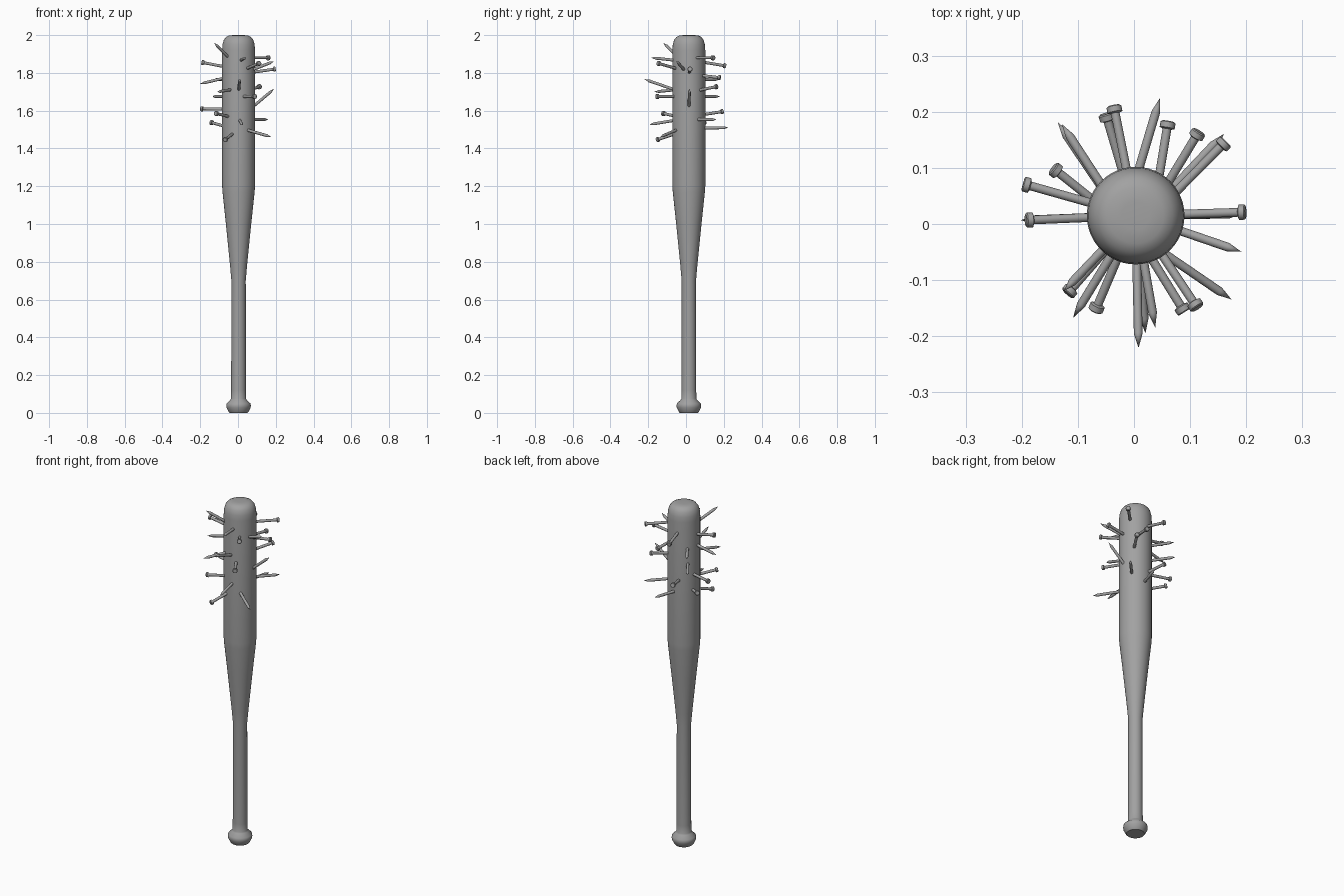
import bpy, bmesh, math
from mathutils import Vector, Matrix

if "Cube" in bpy.data.objects:
    bpy.data.objects.remove(bpy.data.objects["Cube"])

CX, CY = 0.003, 0.015   # bat axis
R = 0.087               # barrel radius

# dark grey of the whole model
grey = bpy.data.materials.new("dark_grey")
grey.diffuse_color = (0.36, 0.36, 0.36, 1)
grey.use_nodes = True
grey.node_tree.nodes["Principled BSDF"].inputs["Base Color"].default_value = grey.diffuse_color


def smooth(obj, angle):
    bpy.ops.object.select_all(action='DESELECT')
    obj.select_set(True)
    bpy.context.view_layer.objects.active = obj
    bpy.ops.object.shade_smooth_by_angle(angle=math.radians(angle))


def lathe(name, profile, matrix, sides, angle=35):
    """Spin a (radius, height) profile into a closed solid."""
    bm = bmesh.new()
    rings = []
    for r, z in profile:
        n = 1 if r == 0 else sides
        rings.append([bm.verts.new((r * math.cos(2 * math.pi * i / sides),
                                    r * math.sin(2 * math.pi * i / sides), z))
                      for i in range(n)])
    for a, b in zip(rings, rings[1:]):
        for i in range(sides):
            j = (i + 1) % sides
            if len(b) == 1:
                bm.faces.new((a[i], a[j], b[0]))
            else:
                bm.faces.new((a[i], a[j], b[j], b[i]))
    bm.faces.new(rings[0][::-1])
    if len(rings[-1]) > 1:
        bm.faces.new(rings[-1])
    mesh = bpy.data.meshes.new(name)
    bm.to_mesh(mesh)
    bm.free()
    mesh.materials.append(grey)
    obj = bpy.data.objects.new(name, mesh)
    obj.matrix_world = matrix
    bpy.context.collection.objects.link(obj)
    smooth(obj, angle)
    return obj


# bat body: knob, handle, taper, barrel, rounded end
bat = [(0.048, 0), (0.053, 0.006), (0.064, 0.028), (0.065, 0.038), (0.063, 0.05),
       (0.044, 0.068), (0.040, 0.075), (0.039, 0.12), (0.038, 0.70), (0.045, 0.78),
       (0.067, 1.0), (0.085, 1.17), (R, 1.20), (R, 1.92), (0.085, 1.95),
       (0.078, 1.975), (0.066, 1.99), (0.050, 1.998), (0.025, 2.0)]
lathe("bat_body", bat, Matrix.Translation((CX, CY, 0)), 48, 50)


def nail(name, headed, x, y, z, z_surface, swing=0):
    """Nail with outer end at (x, y, z), entering the barrel at z_surface,
    swung sideways off the radial direction by some degrees."""
    end = Vector((x, y, z))
    out = Vector((x - CX, y - CY, 0))
    reach = out.length - R
    flat = Matrix.Rotation(math.radians(swing), 3, 'Z') @ out.normalized()
    direction = (flat * reach + Vector((0, 0, z - z_surface))).normalized()
    length = reach + abs(z - z_surface) * 0.5 + 0.035
    s = 0.0078
    if headed:
        profile = [(s, 0), (s, length - 0.008), (0.0135, length - 0.006),
                   (0.0135, length + 0.004), (0.011, length + 0.006)]
    else:
        profile = [(s, 0), (s, length - 0.022), (0, length + 0.005)]
    rot = direction.to_track_quat('Z', 'Y').to_matrix().to_4x4()
    lathe(name, profile, Matrix.Translation(end - direction * length) @ rot, 14)


# nails with the head out: x, y, z, z at the surface, sideways swing
headed = [
    (0.06, 0.177, 1.775, 1.785, 10), (0.113, 0.160, 1.727, 1.71, 6),
    (0.16, 0.143, 1.88, 1.88, 6), (0.193, 0.021, 1.82, 1.805),
    (0.11, -0.145, 1.85, 1.825), (0.087, -0.152, 1.675, 1.675, 5),
    (-0.067, -0.15, 1.447, 1.475), (-0.115, -0.12, 1.585, 1.57),
    (-0.187, 0.007, 1.855, 1.835), (-0.192, 0.07, 1.61, 1.608),
    (-0.14, 0.096, 1.537, 1.52, -9), (-0.049, 0.191, 1.595, 1.58),
    (-0.035, 0.205, 1.838, 1.855)]
# nails with the point out
pointed = [
    (0.045, 0.22, 1.51, 1.508, -5), (0.157, 0.157, 1.553, 1.553, 4),
    (0.187, 0.018, 1.712, 1.63), (0.187, -0.048, 1.86, 1.82),
    (0.17, -0.132, 1.463, 1.495, 7), (0.037, -0.18, 1.88, 1.868),
    (0.02, -0.19, 1.527, 1.547), (0.008, -0.216, 1.765, 1.715),
    (-0.106, -0.163, 1.70, 1.71), (-0.122, -0.116, 1.955, 1.89),
    (-0.197, 0.007, 1.743, 1.77), (-0.133, 0.177, 1.675, 1.675, -6),
    (-0.126, 0.174, 1.765, 1.765, -6)]
for i, p in enumerate(headed):
    nail(f"headed_nail_{i + 1}", True, *p)
for i, p in enumerate(pointed):
    nail(f"pointed_nail_{i + 1}", False, *p)
